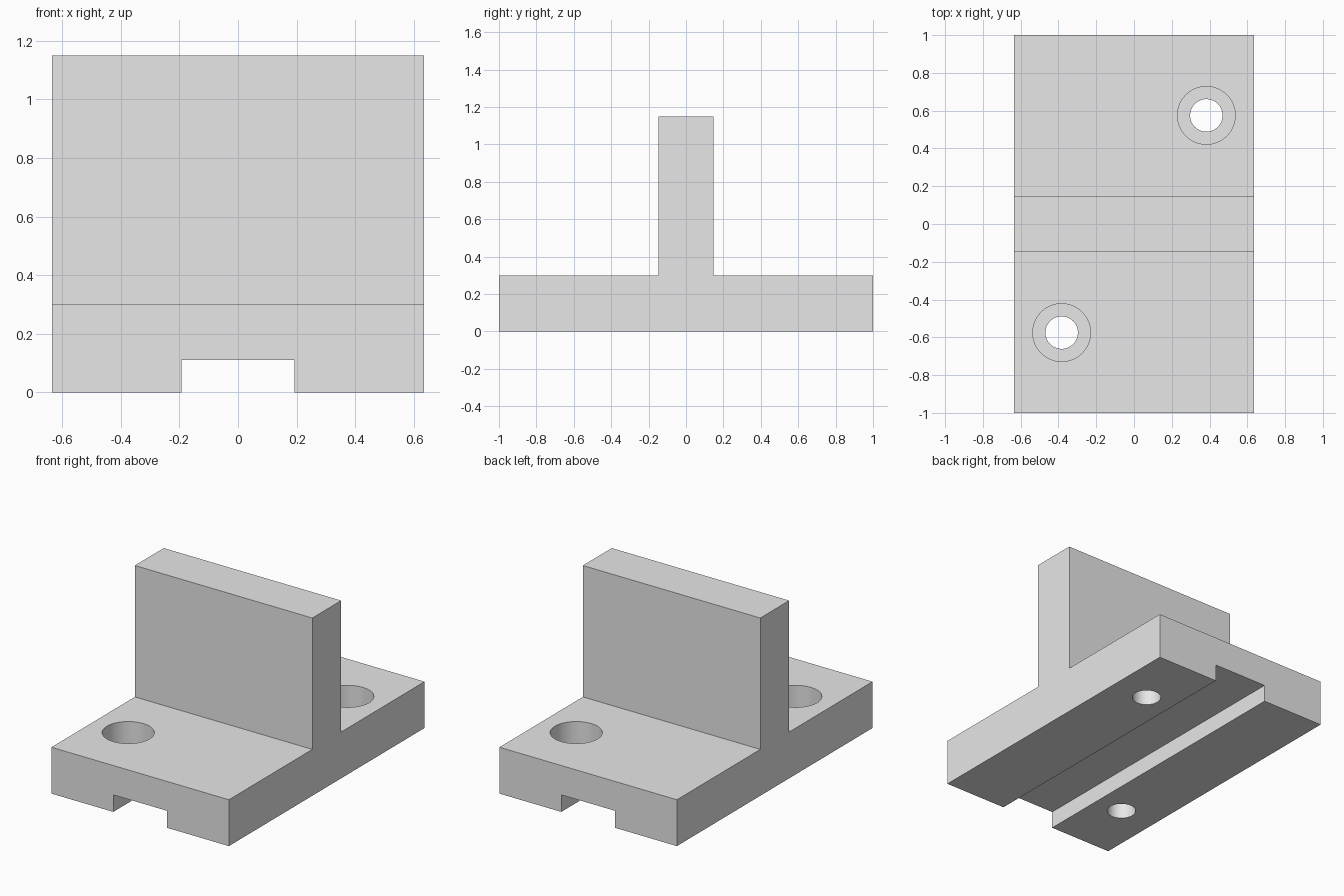
import bpy

cube = bpy.data.objects.get("Cube")
if cube:
    bpy.data.objects.remove(cube, do_unlink=True)

WIDTH, DEPTH, HEIGHT = 1.27, 2.0, 1.15
BASE, WALL = 0.30, 0.295
SLOT_W, SLOT_H = 0.385, 0.11
HOLE_X, HOLE_Y = 0.383, 0.575
HOLE_R, BORE_R, BORE_DEPTH = 0.086, 0.153, 0.17

grey = bpy.data.materials.new("light grey")
grey.use_nodes = True
grey.diffuse_color = (0.8, 0.8, 0.8, 1)
grey.node_tree.nodes["Principled BSDF"].inputs["Base Color"].default_value = (0.8, 0.8, 0.8, 1)


def extruded_profile(name, points):
    """Extrude a closed y-z profile across the full width."""
    n = len(points)
    verts = [(x, y, z) for x in (-WIDTH / 2, WIDTH / 2) for y, z in points]
    faces = [tuple(reversed(range(n))), tuple(range(n, 2 * n))]
    faces += [(i, (i + 1) % n, n + (i + 1) % n, n + i) for i in range(n)]
    mesh = bpy.data.meshes.new(name)
    mesh.from_pydata(verts, [], faces)
    mesh.materials.append(grey)
    obj = bpy.data.objects.new(name, mesh)
    bpy.context.collection.objects.link(obj)
    return obj


def cut(target, cutter):
    """Subtract the cutter from the target, then remove the cutter."""
    cutter.hide_render = True
    cutter.data.materials.append(grey)
    mod = target.modifiers.new("cut", 'BOOLEAN')
    mod.operation = 'DIFFERENCE'
    mod.solver = 'EXACT'
    mod.object = cutter
    bpy.context.view_layer.objects.active = target
    bpy.ops.object.modifier_apply(modifier=mod.name)
    bpy.data.objects.remove(cutter, do_unlink=True)


def cylinder(x, y, radius, bottom, top):
    bpy.ops.mesh.primitive_cylinder_add(vertices=64, radius=radius, depth=top - bottom,
                                        location=(x, y, (bottom + top) / 2))
    return bpy.context.object


# Inverted T: base plate with an upright wall
y, w = DEPTH / 2, WALL / 2
bracket = extruded_profile("t_bracket", [
    (-y, 0), (y, 0), (y, BASE), (w, BASE), (w, HEIGHT),
    (-w, HEIGHT), (-w, BASE), (-y, BASE)])

# Guide slot along the underside
bpy.ops.mesh.primitive_cube_add(size=1, location=(0, 0, 0))
slot = bpy.context.object
slot.scale = (SLOT_W, DEPTH + 0.2, SLOT_H * 2)
cut(bracket, slot)

# Counterbored screw holes in opposite corners
for side in (-1, 1):
    x, y = side * HOLE_X, side * HOLE_Y
    cut(bracket, cylinder(x, y, BORE_R, BASE - BORE_DEPTH, BASE + 0.1))
    cut(bracket, cylinder(x, y, HOLE_R, -0.1, BASE + 0.1))

# Smooth hole walls, sharp edges elsewhere
bpy.ops.object.select_all(action='DESELECT')
bracket.select_set(True)
bpy.context.view_layer.objects.active = bracket
bpy.ops.object.shade_smooth_by_angle()
